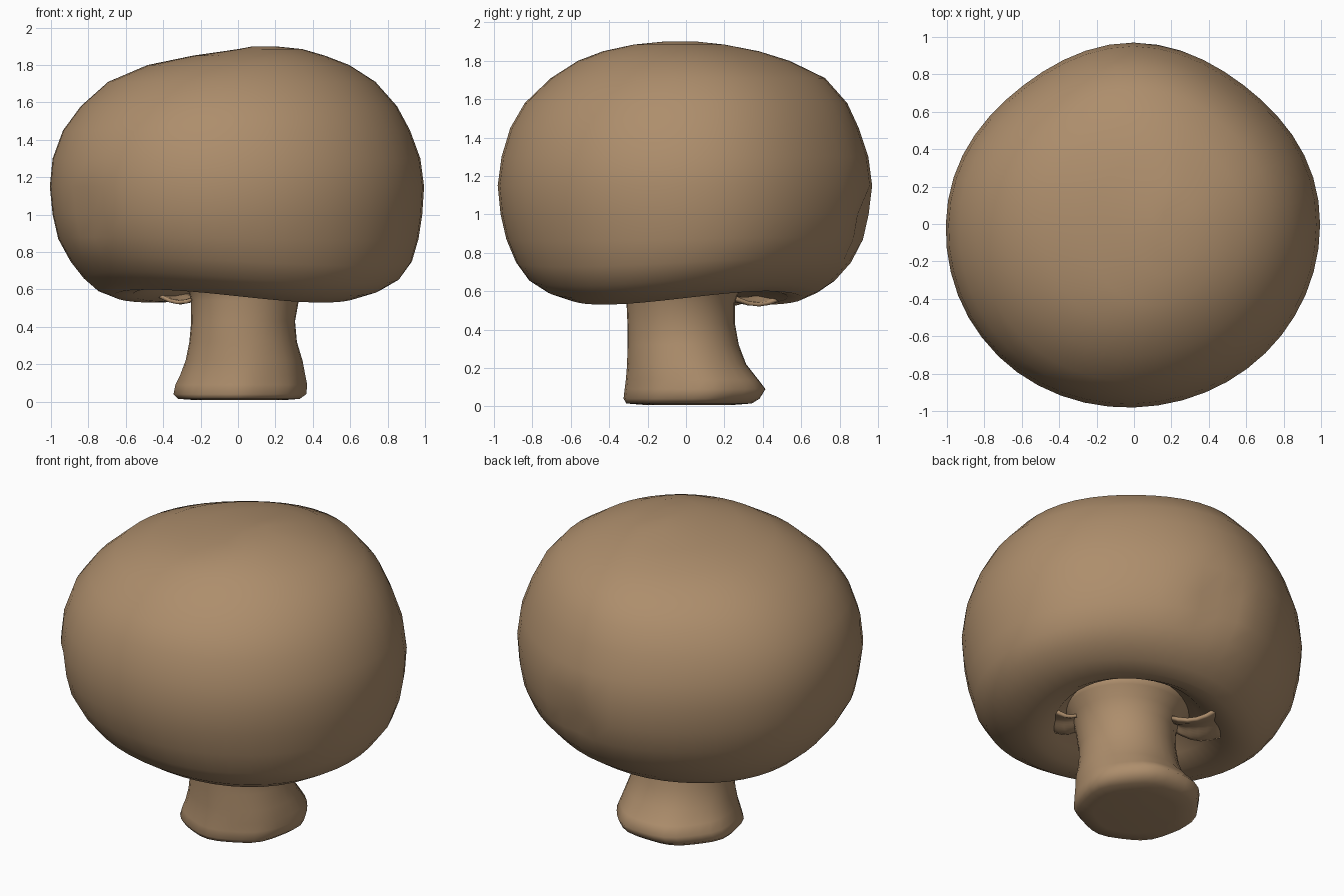
import bpy, bmesh, math
from mathutils import Vector

cube = bpy.data.objects.get("Cube")
if cube:
    bpy.data.objects.remove(cube, do_unlink=True)

tan = bpy.data.materials.new("mushroom_tan")
tan.use_nodes = True
tan.diffuse_color = (0.42, 0.27, 0.15, 1)
tan.node_tree.nodes["Principled BSDF"].inputs["Base Color"].default_value = tan.diffuse_color
tan.node_tree.nodes["Principled BSDF"].inputs["Roughness"].default_value = 0.8


def finish(name, bm):
    """Turn a bmesh into a smooth, coloured object."""
    bmesh.ops.recalc_face_normals(bm, faces=bm.faces)
    mesh = bpy.data.meshes.new(name)
    bm.to_mesh(mesh)
    bm.free()
    obj = bpy.data.objects.new(name, mesh)
    bpy.context.collection.objects.link(obj)
    mesh.materials.append(tan)
    mesh.shade_smooth()
    return obj


def loft(name, rows, segments, shape):
    """Skin uneven oval rings, each given as z, left x, right x, front y, back y."""
    bm = bmesh.new()
    rings = []
    for z, x0, x1, y0, y1 in rows:
        ring = []
        for i in range(segments):
            a = math.tau * i / segments
            c, s = math.cos(a), math.sin(a)
            point = Vector(((x0 + x1) / 2 + (x1 - x0) / 2 * c,
                            (y0 + y1) / 2 + (y1 - y0) / 2 * s, z))
            ring.append(bm.verts.new(shape(point, a)))
        rings.append(ring)
    for low, high in zip(rings, rings[1:]):
        for i in range(segments):
            j = (i + 1) % segments
            bm.faces.new((low[i], low[j], high[j], high[i]))
    for ring in (rings[0], rings[-1]):
        hub = bm.verts.new(sum((v.co for v in ring), Vector()) / segments)
        for i in range(segments):
            bm.faces.new((ring[i], ring[(i + 1) % segments], hub))
    return finish(name, bm)


# Cap: domed top, rolled rim and a hollow underside
cap_rows = [
    (0.73, -0.26, 0.30, -0.28, 0.26),
    (0.69, -0.38, 0.41, -0.39, 0.37),
    (0.62, -0.45, 0.47, -0.45, 0.44),
    (0.57, -0.56, 0.56, -0.53, 0.53),
    (0.565, -0.66, 0.64, -0.61, 0.61),
    (0.60, -0.75, 0.76, -0.72, 0.69),
    (0.66, -0.82, 0.865, -0.815, 0.78),
    (0.75, -0.89, 0.93, -0.88, 0.86),
    (0.87, -0.955, 0.965, -0.93, 0.925),
    (1.0, -0.985, 0.985, -0.96, 0.955),
    (1.15, -1.0, 0.995, -0.975, 0.97),
    (1.3, -0.985, 0.975, -0.955, 0.95),
    (1.45, -0.93, 0.92, -0.91, 0.90),
    (1.58, -0.835, 0.85, -0.835, 0.84),
    (1.71, -0.69, 0.735, -0.70, 0.725),
    (1.80, -0.48, 0.595, -0.56, 0.54),
    (1.85, -0.24, 0.465, -0.43, 0.38),
    (1.885, 0.0, 0.345, -0.27, 0.20),
    (1.90, 0.08, 0.20, -0.12, 0.06),
]
# Dents: centre, radius, depth
dents = [(Vector((0.16, 0.94, 0.95)), 0.10, 0.06),
         (Vector((-0.80, -0.58, 1.0)), 0.08, 0.04)]


def cap_shape(p, a):
    # saddle-shaped rim, slightly pinched back, fuller front right
    low = max(0, min(1, (0.95 - p.z) / 0.3))
    pinch = 0.045 * max(0, math.sin(a)) * math.sin(2 * a) ** 2
    fuller = 0.025 * max(0, math.cos(a - math.radians(225))) ** 4
    p.x *= 1 - pinch + fuller
    p.y *= 1 - pinch + fuller
    p.z += 0.035 * low * math.sin(2 * a)
    inward = Vector((-p.x, -p.y, 0)).normalized()
    push = sum(depth * math.exp(-((p - c).length / r) ** 2) for c, r, depth in dents)
    return p + inward * push


loft("cap", cap_rows, 48, cap_shape)

# Stem: narrow waist, foot reaching to the back, top flaring into the cap
stem_rows = [
    (0.008, -0.22, 0.24, -0.22, 0.26),
    (0.015, -0.32, 0.33, -0.305, 0.35),
    (0.04, -0.345, 0.365, -0.32, 0.39),
    (0.09, -0.335, 0.37, -0.315, 0.42),
    (0.14, -0.31, 0.36, -0.31, 0.38),
    (0.22, -0.28, 0.345, -0.305, 0.315),
    (0.32, -0.26, 0.315, -0.305, 0.275),
    (0.43, -0.25, 0.305, -0.305, 0.255),
    (0.54, -0.25, 0.325, -0.31, 0.255),
    (0.61, -0.27, 0.35, -0.32, 0.28),
    (0.67, -0.32, 0.39, -0.36, 0.32),
    (0.73, -0.36, 0.42, -0.39, 0.36),
]


def stem_shape(p, a):
    # faint lengthwise ridges on the foot
    ridge = 1 + 0.02 * math.sin(7 * a) * max(0, 1 - p.z / 0.3)
    return Vector((p.x * ridge, p.y * ridge, p.z))


loft("stem", stem_rows, 32, stem_shape)


# Torn veil: ragged strips bridging the stem and the rim
def veil_strip(name, start, end, outer, height):
    bm = bmesh.new()
    steps, across = 12, 6
    grid = []
    for i in range(steps + 1):
        a = math.radians(start + (end - start) * i / steps)
        row = []
        for j in range(across + 1):
            u = j / across
            r = 0.25 + (outer - 0.25) * u * (0.9 + 0.1 * math.cos(9 * a))
            z = height - 0.04 * math.sin(math.pi * u) + 0.015 * math.sin(11 * a + 3 * u)
            row.append(bm.verts.new((0.03 + r * math.cos(a), r * math.sin(a), z)))
        grid.append(row)
    for a, b in zip(grid, grid[1:]):
        for j in range(across):
            bm.faces.new((a[j], a[j + 1], b[j + 1], b[j]))
    solid = finish(name, bm).modifiers.new("thickness", "SOLIDIFY")
    solid.thickness = 0.02


veil_strip("veil_back_right", 115, 150, 0.60, 0.595)
veil_strip("veil_front_left", -52, -22, 0.50, 0.64)
